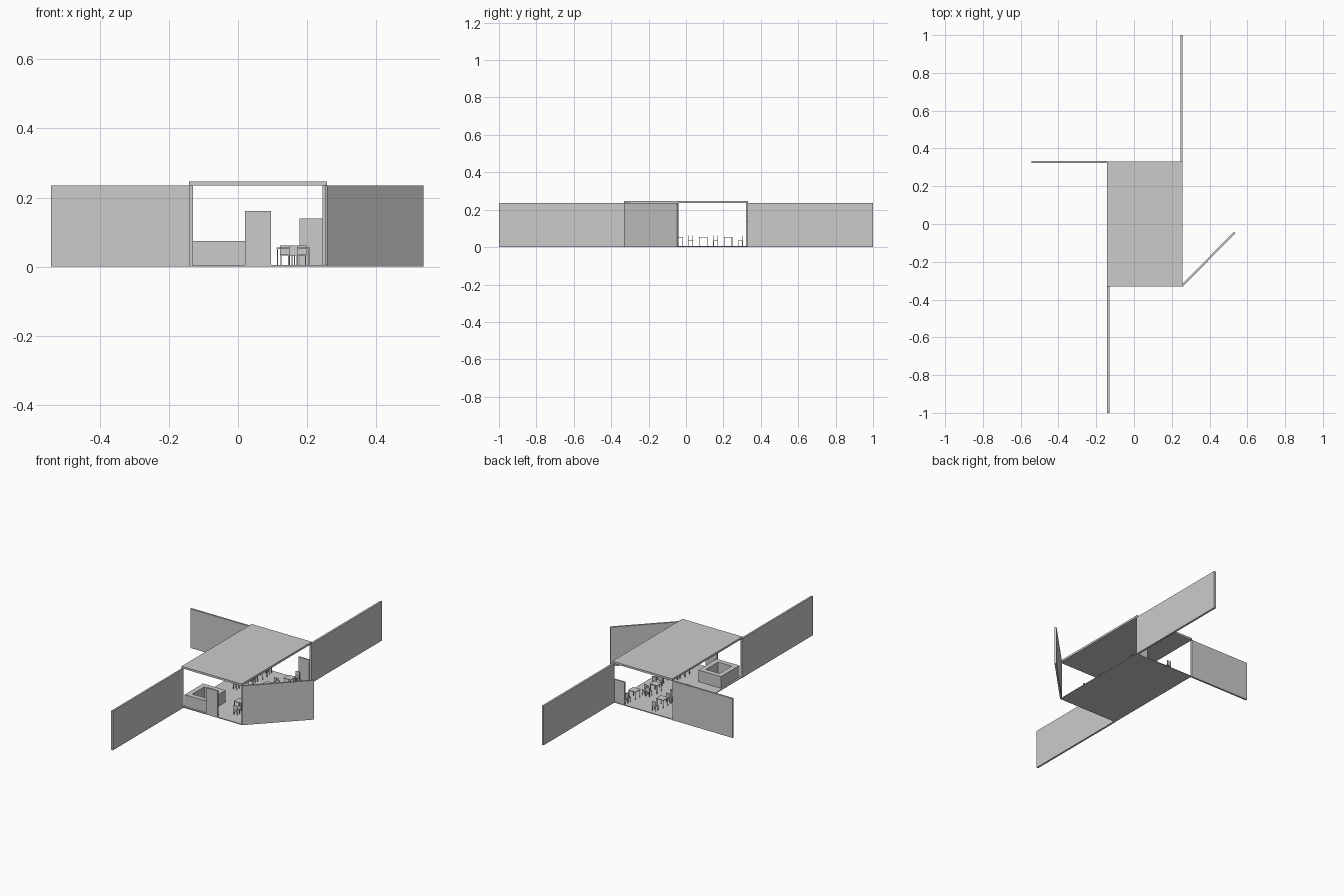
import bpy, math

if "Cube" in bpy.data.objects:
    bpy.data.objects.remove(bpy.data.objects["Cube"])

grey = bpy.data.materials.new("light_grey")
grey.diffuse_color = (0.6, 0.6, 0.6, 1)
grey.use_nodes = True
grey.node_tree.nodes["Principled BSDF"].inputs["Base Color"].default_value = grey.diffuse_color


def make_boxes(name, boxes, loc=(0, 0, 0), turn=0):
    """One object from boxes given as (x0, x1, y0, y1, z0, z1)."""
    verts, faces = [], []
    for x0, x1, y0, y1, z0, z1 in boxes:
        n = len(verts)
        verts += [(x, y, z) for z in (z0, z1)
                  for x, y in ((x0, y0), (x1, y0), (x1, y1), (x0, y1))]
        faces += [(n + 3, n + 2, n + 1, n), (n + 4, n + 5, n + 6, n + 7)]
        for i in range(4):
            j = (i + 1) % 4
            faces.append((n + i, n + j, n + j + 4, n + i + 4))
    mesh = bpy.data.meshes.new(name)
    mesh.from_pydata(verts, [], faces)
    mesh.materials.append(grey)
    obj = bpy.data.objects.new(name, mesh)
    obj.location = loc
    obj.rotation_euler.z = turn
    bpy.context.collection.objects.link(obj)
    return obj


def legs(half, top, r=0.0015):
    return [(sx * half - r, sx * half + r, sy * half - r, sy * half + r, 0, top)
            for sx in (-1, 1) for sy in (-1, 1)]


# Floor slab and flat roof
make_boxes("floor", [(-0.14, 0.257, -0.33, 0.33, 0, 0.005)])
make_boxes("roof", [(-0.142, 0.257, -0.332, 0.332, 0.235, 0.247)])

# Long walls pinwheeling out from the corners
H = 0.235
make_boxes("front_wall", [(-0.142, -0.131, -1, -0.33, 0, H)])
make_boxes("back_wall", [(0.245, 0.257, 0.33, 1, 0, H)])
make_boxes("left_wall", [(-0.542, -0.142, 0.322, 0.333, 0, H)])
make_boxes("diagonal_wall", [(0, 0.397, 0, 0.011, 0, H)],
           (0.259, -0.331, 0), math.radians(45.5))

# Upright screens at the front and back edges
make_boxes("front_screen", [(0.02, 0.095, -0.33, -0.321, 0.004, 0.161)])
make_boxes("back_screen", [(0.178, 0.246, 0.32, 0.328, 0.004, 0.14)])

# Hollow rectangular counter
T = 0.03
cx0, cx1, cy0, cy1 = -0.13, 0.02, -0.32, -0.145
make_boxes("counter", [
    (cx0, cx1, cy0, cy0 + T, 0.004, 0.075),
    (cx0, cx1, cy1 - T, cy1, 0.004, 0.075),
    (cx0, cx0 + T, cy0 + T, cy1 - T, 0.004, 0.075),
    (cx1 - T, cx1, cy0 + T, cy1 - T, 0.004, 0.075)])


def table(x, y):
    make_boxes("table", legs(0.021, 0.047) +
               [(-0.024, 0.024, -0.024, 0.024, 0.047, 0.051)], (x, y, 0.004))


def chair(x, y, turn=0):
    make_boxes("chair", legs(0.011, 0.028) +
               [(-0.013, 0.013, -0.013, 0.013, 0.028, 0.031),
                (-0.013, 0.013, 0.010, 0.013, 0.031, 0.057)], (x, y, 0.004), turn)


# Right-hand row of staggered tables, with a chair in each gap
STEP = 0.133
for i in range(4):
    y = 0.225 - i * STEP
    x = 0.185 if i % 2 == 0 else 0.135
    table(x, y)
    chair(x, y + 0.066)
    chair(x + (0.025 if i % 2 else -0.025), y - 0.066, math.pi)

# Left-hand row
for i in range(2):
    y = 0.225 - i * STEP * 1.0
    table(0, y)
    chair(0, y + 0.066)
    chair(-0.03, y - 0.066, math.pi)
